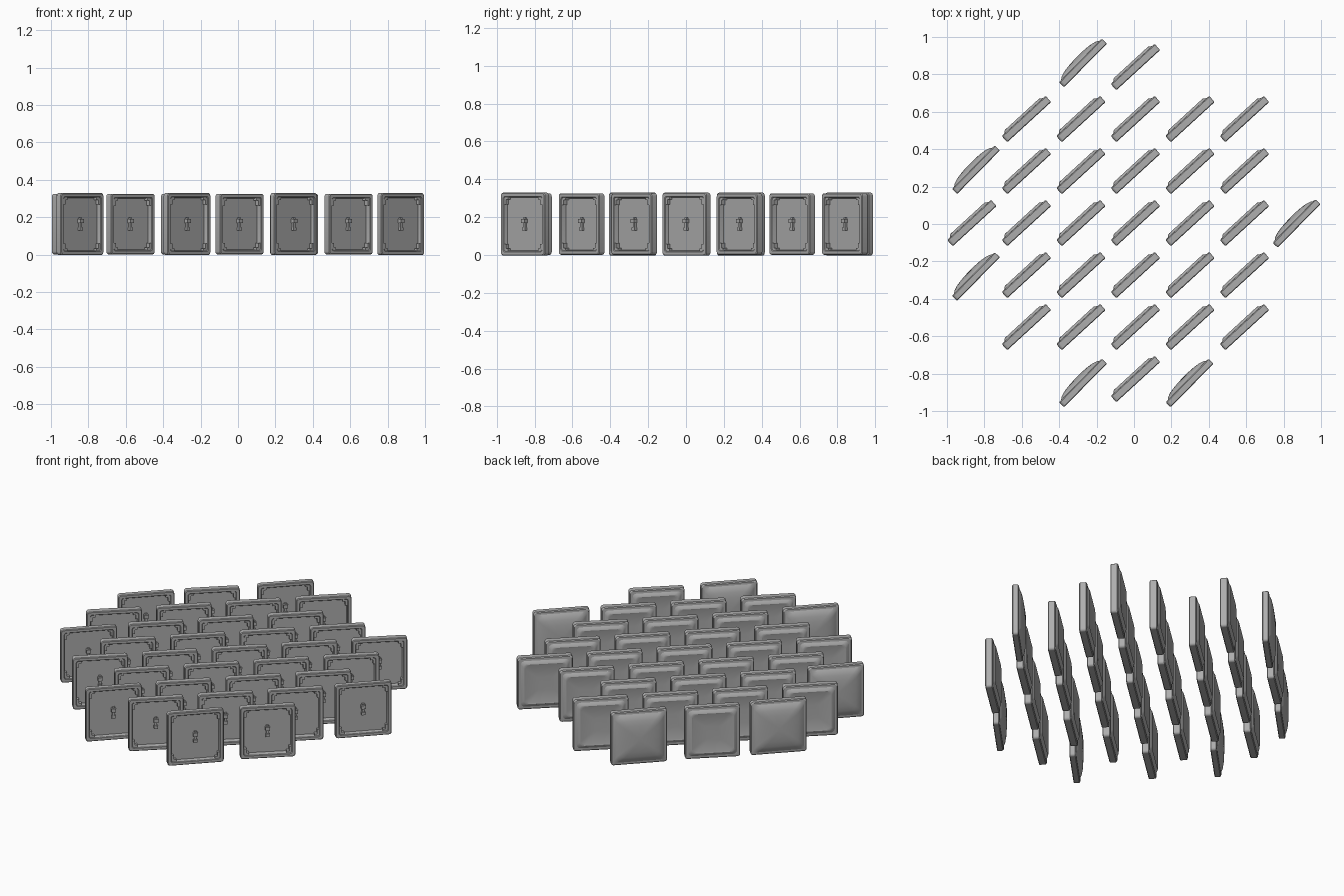
import bpy, bmesh, math
from mathutils import Matrix, Vector

cube = bpy.data.objects.get("Cube")
if cube:
    bpy.data.objects.remove(cube)

grey = bpy.data.materials.new("warm_grey")
grey.use_nodes = True
grey.diffuse_color = (0.42, 0.42, 0.42, 1)
grey.node_tree.nodes["Principled BSDF"].inputs["Base Color"].default_value = (0.42, 0.42, 0.42, 1)


def ring(bm, half, depth, radius, tall=0.003):
    """Rounded square in the local xz plane."""
    verts = []
    for corner in range(4):
        sx, sz = ((1, 1), (-1, 1), (-1, -1), (1, -1))[corner]
        for step in range(5):
            a = math.pi / 2 * (corner + step / 4)
            x = sx * (half - radius) + radius * math.cos(a)
            z = sz * (half + tall - radius) + radius * math.sin(a)
            verts.append(bm.verts.new((x, depth, z)))
    return verts


def box(bm, centre, size):
    m = Matrix.Translation(centre) @ Matrix.Diagonal((*size, 1))
    bmesh.ops.create_cube(bm, size=1, matrix=m)


def cap_mesh(name, half, t, crown, slot=False):
    """Hollow cap: floor, inner wall, rim, outer wall and raised crown, lofted in order."""
    bm = bmesh.new()
    floor = t - 0.014
    sections = [(half - 0.026, floor, 0.012), (half - 0.022, 0.003, 0.012),
                (half - 0.019, 0, 0.012), (half - 0.004, 0, 0.014),
                (half, 0.004, 0.016), (half, t - 0.005, 0.016),
                (half - 0.005, t, 0.018)] + crown
    rings = [ring(bm, *s) for s in sections]
    for a, b in zip(rings, rings[1:]):
        for i in range(len(a)):
            j = (i + 1) % len(a)
            bm.faces.new((a[i], a[j], b[j], b[i]))
    bm.faces.new(rings[0])
    bm.faces.new(rings[-1])
    # Corner brackets inside the hollow
    for sx in (-1, 1):
        for sz in (-1, 1):
            box(bm, (sx * (half - 0.028), floor / 2 + 0.004, sz * (half - 0.042)), (0.016, floor, 0.034))
            box(bm, (sx * (half - 0.036), floor / 2 + 0.004, sz * (half - 0.026)), (0.03, floor, 0.014))
    # Central stem with a thick head and foot
    box(bm, (0, floor - 0.005, 0), (0.014, 0.014, 0.068))
    box(bm, (0, floor - 0.010, 0.016), (0.026, 0.024, 0.022))
    box(bm, (0, floor - 0.008, -0.026), (0.022, 0.018, 0.018))
    # Slim marker bar on the crown
    if slot:
        box(bm, (0.075, crown[2][1], -0.008), (0.008, 0.008, 0.048))
    bmesh.ops.recalc_face_normals(bm, faces=bm.faces)
    bmesh.ops.translate(bm, verts=bm.verts, vec=Vector((0, -t / 2, 0)))
    mesh = bpy.data.meshes.new(name)
    bm.to_mesh(mesh)
    bm.free()
    mesh.materials.append(grey)
    return mesh


# Flat crown with a sloped border, and a taller domed crown
flat = cap_mesh("flat_cap", 0.159, 0.044,
                [(0.140, 0.045, 0.022), (0.128, 0.055, 0.026),
                 (0.121, 0.057, 0.026), (0.114, 0.055, 0.024), (0.04, 0.053, 0.01)])
domed = cap_mesh("domed_cap", 0.163, 0.038,
                 [(0.146, 0.039, 0.022), (0.134, 0.048, 0.026), (0.110, 0.056, 0.026),
                  (0.080, 0.061, 0.022), (0.045, 0.064, 0.014), (0.012, 0.065, 0.005)], True)


def place(name, mesh, x, y, angle):
    ob = bpy.data.objects.new(name, mesh)
    ob.location = (x, y, 0.1635)
    ob.rotation_euler.z = math.radians(angle)
    bpy.context.collection.objects.link(ob)
    ob.select_set(True)
    bpy.context.view_layer.objects.active = ob


bpy.ops.object.select_all(action="DESELECT")

# Flat caps: a grid of rows, each with its range of columns
rows = {3: (0, 0), 2: (-2, 2), 1: (-2, 2), 0: (-3, 2), -1: (-2, 2), -2: (-2, 2), -3: (0, 0)}
for row, (first, last) in rows.items():
    for col in range(first, last + 1):
        place(f"flat_cap_{row}_{col}", flat, 0.008 + 0.2915 * col, 0.005 + 0.278 * row, 42.5)

# Domed caps around the edge
for i, (x, y) in enumerate([(-0.273, 0.861), (-0.845, 0.29), (0.869, 0.003),
                            (-0.845, -0.281), (-0.273, -0.85), (0.297, -0.85)]):
    place(f"domed_cap_{i}", domed, x, y, 45.5)

bpy.ops.object.shade_smooth_by_angle(angle=math.radians(25))
